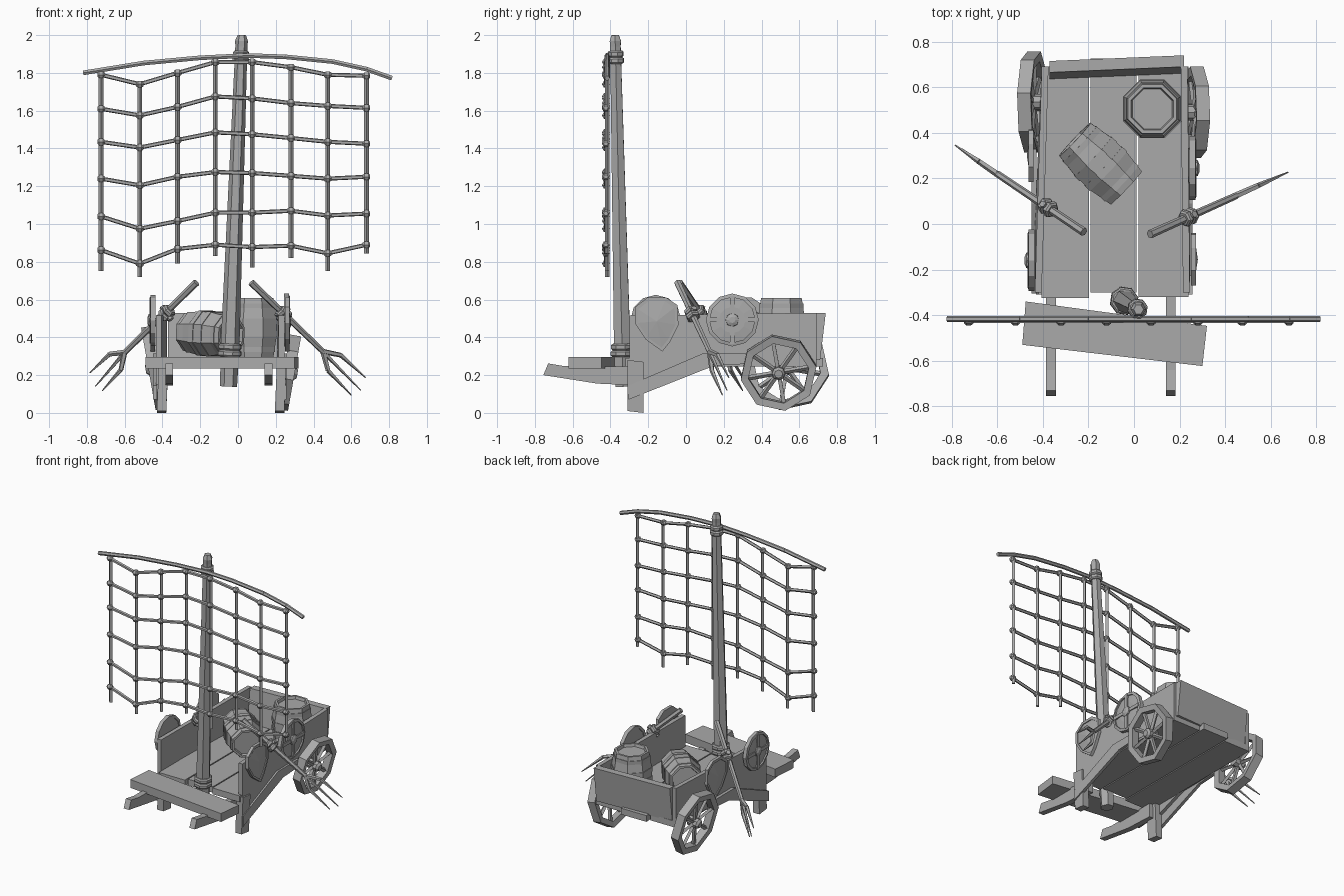
import bpy, bmesh, math
from mathutils import Vector, Matrix

if "Cube" in bpy.data.objects:
    bpy.data.objects.remove(bpy.data.objects["Cube"])

wood = bpy.data.materials.new("plain_grey")
wood.diffuse_color = (0.40, 0.40, 0.40, 1)
wood.use_nodes = True
wood.node_tree.nodes["Principled BSDF"].inputs["Base Color"].default_value = wood.diffuse_color


def finish(bm, name):
    bmesh.ops.recalc_face_normals(bm, faces=bm.faces)
    me = bpy.data.meshes.new(name)
    bm.to_mesh(me)
    bm.free()
    me.materials.append(wood)
    ob = bpy.data.objects.new(name, me)
    bpy.context.collection.objects.link(ob)
    return ob


def lathe(bm, origin, axis, profile, n=6, closed=False, turn=0.0):
    """Spin (radius, distance) pairs about an axis; closed makes a ring."""
    q = Vector(axis).to_track_quat('Z', 'Y')
    rings = []
    for r, t in profile:
        rings.append([bm.verts.new(Vector(origin) + q @ Vector(
            (r * math.cos(a), r * math.sin(a), t)))
            for a in [turn + 2 * math.pi * i / n for i in range(n)]])
    pairs = list(zip(rings, rings[1:]))
    if closed:
        pairs.append((rings[-1], rings[0]))
    else:
        bm.faces.new(rings[0])
        bm.faces.new(rings[-1])
    for a, b in pairs:
        for i in range(n):
            j = (i + 1) % n
            bm.faces.new((a[i], a[j], b[j], b[i]))


def stick(bm, a, b, r0, r1=None, n=6):
    a, b = Vector(a), Vector(b)
    lathe(bm, a, b - a, [(r0, 0), (r0 if r1 is None else r1, (b - a).length)], n)


def path(bm, pts, r, n=6):
    for a, b in zip(pts, pts[1:]):
        stick(bm, a, b, r, n=n)


def prism(bm, pts, offset):
    """Extrude a flat outline of 3D points by an offset."""
    a = [bm.verts.new(p) for p in pts]
    b = [bm.verts.new(Vector(p) + Vector(offset)) for p in pts]
    bm.faces.new(a)
    bm.faces.new(b)
    for i in range(len(a)):
        j = (i + 1) % len(a)
        bm.faces.new((a[i], a[j], b[j], b[i]))


def solid(name, pts, offset):
    bm = bmesh.new()
    prism(bm, pts, offset)
    return finish(bm, name)


# Deck planks
for name, x0, x1, y0, y1 in (("deck_plank_left", -.405, -.198, -.325, .69),
                             ("deck_plank_middle", -.19, .012, -.30, .725),
                             ("deck_plank_right", .02, .238, -.32, .69)):
    solid(name, [(x0, y0, .245), (x1, y0, .245), (x1, y1, .245), (x0, y1, .245)], (0, 0, .045))

# Front bench and pulling shafts
solid("bench", [(-.475, -.34, .235), (.32, -.447, .235), (.30, -.623, .235), (-.49, -.53, .235)], (0, 0, .06))
for side, x in (("left", -.385), ("right", .14)):
    solid("shaft_" + side, [(x, -.755, .20), (x, -.73, .262), (x, -.64, .247), (x, -.25, .245),
                            (x, -.25, .145), (x, -.47, .155)], (.042, 0, 0))

# Side walls, braces and front legs
for side, xf, xr, s in (("left", -.435, -.405, -1), ("right", .215, .205, 1)):
    solid("side_wall_" + side, [(xf, -.30, .15), (xf, -.30, .515), (xr, .69, .53),
                                (xr, .69, .26), (xf, 0, .26)], (.03, 0, 0))
    xb = -.45 if s < 0 else .235
    solid("brace_" + side, [(xb, -.305, .07), (xb, -.305, .145), (xb, .09, .315),
                            (xb, .33, .315), (xb, .33, .26), (xb, .15, .25)], (.022, 0, 0))
    xl = -.43 if s < 0 else .195
    solid("front_leg_" + side, [(xl, -.31, 0.01), (xl + .05, -.31, 0.01), (xl + .05, -.225, 0.0),
                                (xl, -.225, 0.0)], (.012, 0, .27))

# Back board leaning slightly outward
solid("back_board", [(-.37, .635, .28), (-.37, .665, .53), (-.37, .715, .53), (-.37, .685, .28)], (.59, .025, 0))


# Wheels, tilted outward at the top
def wheel(name, center, r, s):
    bm = bmesh.new()
    tilt = math.radians(10)
    ax = Vector((s * math.cos(tilt), 0, -math.sin(tilt)))
    c = Vector(center)
    q = ax.to_track_quat('Z', 'Y')
    lathe(bm, c, ax, [(r, -.03), (r, .03), (r * .8, .026), (r * .8, -.026)], 8, True, math.radians(10))
    lathe(bm, c, ax, [(.035, -.04), (.035, .03), (.022, .045)], 8)
    for i in range(8):
        a = math.radians(10) + math.pi * i / 4
        d = q @ Vector((math.cos(a), math.sin(a), 0))
        stick(bm, c + d * .02, c + d * r * .83, .014, n=4)
    finish(bm, name)


wheel("wheel_left", (-.445, .535, .238), .225, -1)
wheel("wheel_right", (.27, .49, .213), .203, 1)

# Mast with rope wraps at foot and head
foot, head = Vector((-.05, -.333, .14)), Vector((.02, -.375, 2.0))
d = head - foot
L = d.length
bm = bmesh.new()
lathe(bm, foot, d, [(.045, 0), (.05, .2), (.032, L - .06), (.034, L - .03), (.022, L)], 6)
for t, r in ((.175, .064), (.21, .062), (L - .135, .046), (L - .10, .044)):
    lathe(bm, foot, d, [(r - .008, t - .017), (r, t - .009), (r, t + .009), (r - .008, t + .017)], 8)
finish(bm, "mast")

# Bowed yard
bm = bmesh.new()
path(bm, [(x, -.417, z) for x, z in ((-.82, 1.80), (-.5, 1.852), (-.2, 1.88), (.05, 1.892), (.25, 1.885),
                                     (.5, 1.86), (.68, 1.82), (.815, 1.772))], .014)
finish(bm, "yard")

# Rope net with knots at the crossings
cols = (-.725, -.52, -.32, -.12, .075, .28, .475, .68)
rows = ((1.79, 1.74, 1.80, 1.857, 1.857, 1.83, 1.79, 1.785),
        (1.61, 1.575, 1.62, 1.675, 1.665, 1.64, 1.625, 1.615),
        (1.435, 1.405, 1.445, 1.485, 1.475, 1.455, 1.435, 1.425),
        (1.24, 1.205, 1.25, 1.275, 1.27, 1.255, 1.24, 1.25),
        (1.04, .975, 1.016, 1.06, 1.06, 1.07, 1.045, 1.055),
        (.862, .79, .868, .89, .878, .885, .845, .89))
ends = (.75, .72, .79, .83, .77, .82, .75, .845)
bm = bmesh.new()
for row in rows:
    path(bm, [(x, -.425, z) for x, z in zip(cols, row)], .0115, 5)
    for x, z in zip(cols, row):
        lathe(bm, (x - .02, -.424, z), (1, 0, 0), [(.012, 0), (.021, .01), (.021, .03), (.012, .04)], 6)
for x, z0, z1 in zip(cols, ends, rows[0]):
    stick(bm, (x, -.417, z0), (x, -.417, z1 + .015), .0125, n=4)
finish(bm, "rope_net")


# Barrels: bulged staves, hoops and a recessed lid
def barrel(name, center, axis, r, length):
    bm = bmesh.new()
    h = length / 2
    c = Vector(center)
    lathe(bm, c, axis, [(r * .7, -h + .02), (r * .74, -h), (r * .86, -h), (r, -h * .3), (r, h * .3),
                        (r * .86, h), (r * .74, h), (r * .7, h - .02)], 8, turn=math.pi / 8)
    for t, k in ((-.72, .93), (-.2, 1.03), (.2, 1.03), (.72, .93)):
        lathe(bm, c, axis, [(r * k, t * h - .015), (r * k, t * h + .015), (r * .85, t * h + .015),
                            (r * .85, t * h - .015)], 8, True, math.pi / 8)
    finish(bm, name)


barrel("barrel_standing", (.08, .505, .452), (0, 0, 1), .135, .315)
barrel("barrel_lying", (-.147, .265, .42), (.73, -.69, -.06), .125, .31)


# Round shield with rim, boss and cross bands
def round_shield(name, x, y, z, r, s):
    bm = bmesh.new()
    c, ax = Vector((x, y, z)), (s, 0, 0)
    lathe(bm, c, ax, [(r * .97, -.008), (r * .97, .006), (r * .5, .014)], 12)
    lathe(bm, c, ax, [(r, -.012), (r, .014), (r * .86, .018), (r * .86, -.012)], 12, True)
    lathe(bm, c, ax, [(r * .27, 0), (r * .25, .024), (r * .12, .032)], 8)
    for a in (0, math.pi / 2):
        u, v = Vector((0, math.cos(a), math.sin(a))), Vector((0, -math.sin(a), math.cos(a)))
        prism(bm, [c + u * r * .9 * i + v * .012 * j for i, j in ((1, 1), (-1, 1), (-1, -1), (1, -1))],
              (s * .02, 0, 0))
    finish(bm, name)


# Pointed shield: ridged face with raised border strips
def kite_shield(name, x, y, z, s):
    outline = [(-.115, .085), (-.05, .135), (.05, .135), (.11, .095), (.115, -.01), (.07, -.10), (.03, -.15),
               (-.06, -.085), (-.115, 0)]
    bm = bmesh.new()
    pts = [Vector((x, y + a, z + b)) for a, b in outline]
    prism(bm, pts, (s * .012, 0, 0))
    top = bm.verts.new((x + s * .03, y, z + .01))
    c = Vector((x, y, z))
    off = Vector((s * .022, 0, 0))
    n = len(pts)
    for i in range(n):
        p, q = pts[i], pts[(i + 1) % n]
        bm.faces.new((bm.verts.new(p + off * .6), bm.verts.new(q + off * .6), top))
        prism(bm, [p, q, q.lerp(c, .14), p.lerp(c, .14)], off)
    finish(bm, name)


kite_shield("pointed_shield_right", .25, -.155, .475, 1)
round_shield("round_shield_right", .255, .245, .492, .14, 1)
round_shield("round_shield_left", -.448, -.16, .49, .135, -1)
kite_shield("pointed_shield_left", -.44, .30, .475, -1)


# Three-pronged hay forks with a rope tie where they cross the wall
def fork(name, top, neck, tip, tie):
    top, neck, tip = Vector(top), Vector(neck), Vector(tip)
    d = (tip - top).normalized()
    side = d.cross(Vector((d.y, -d.x, 0))).normalized()
    bm = bmesh.new()
    stick(bm, top, neck, .019, .015)
    reach = (tip - neck).length
    stick(bm, neck - d * .01, tip, .013, .003, 5)
    for s in (-1, 1):
        knee = neck + d * reach * .3 + side * s * .055
        end = neck + d * reach * .92 + side * s * .062
        stick(bm, neck, knee, .015, .013, 5)
        stick(bm, knee, end, .013, .003, 5)
    p = top + d * tie
    for k in (-.018, .018):
        lathe(bm, p + d * k, d, [(.03, -.016), (.038, -.008), (.038, .008), (.03, .016)], 6)
    stick(bm, p - side * .045, p + side * .045, .016)
    finish(bm, name)


fork("hay_fork_right", (.07, -.045, .69), (.45, .125, .325), (.65, .217, .12), .25)
fork("hay_fork_left", (-.22, -.035, .69), (-.60, .22, .32), (-.755, .33, .14), .25)
